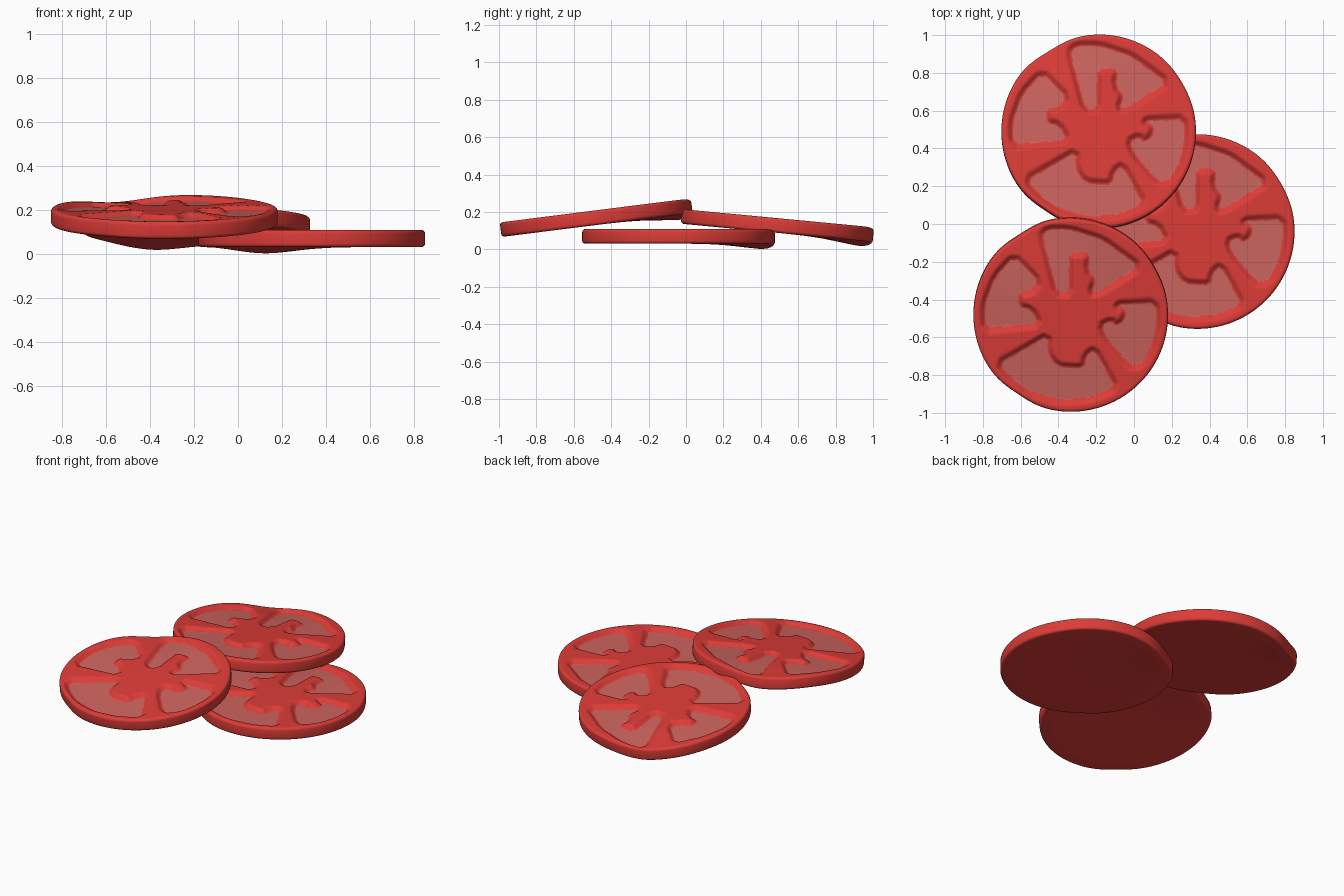
import bpy, bmesh, math
from mathutils import Vector

if "Cube" in bpy.data.objects:
    bpy.data.objects.remove(bpy.data.objects["Cube"])

R, HALF, BEVEL = 0.515, 0.039, 0.016   # slice radius, half thickness, edge rounding
DEPTH, SLOPE = 0.022, 0.034            # seed pocket depth and wall width
SEGS, RINGS = 240, 76

# Outlines of the four seed pockets, local to the slice centre
POCKETS = [
    [(-.15, .42), (-.12, .455), (.0, .455), (.17, .40), (.36, .26), (.15, .125), (.11, .12),
     (.135, .19), (.09, .24), (.105, .335), (-.01, .335), (-.01, .12), (-.07, .12)],
    [(-.30, .31), (-.17, .18), (-.215, .125), (-.275, .125), (-.28, .045), (-.21, .03),
     (-.17, -.045), (-.45, -.07), (-.455, .05), (-.40, .20)],
    [(-.38, -.26), (-.12, -.11), (-.125, -.20), (-.075, -.275), (.07, -.285), (.085, -.215),
     (.125, -.185), (.235, -.385), (.11, -.44), (-.05, -.455), (-.21, -.41), (-.32, -.33)],
    [(.24, .055), (.45, .065), (.455, -.05), (.42, -.19), (.36, -.27), (.31, -.26), (.19, -.12),
     (.165, -.055), (.215, -.03), (.235, -.06), (.285, -.03), (.295, .03)],
]


def round_corners(pts):
    out = []
    for i, p in enumerate(pts):
        a, b = Vector(p), Vector(pts[(i + 1) % len(pts)])
        t = min(0.25, 0.025 / (b - a).length)
        out += [a.lerp(b, t), b.lerp(a, t)]
    return out


OUTLINES = [round_corners(p) for p in POCKETS]


def signed_distance(x, y):
    """Negative inside a pocket, positive outside."""
    best = 1.0
    for pts in OUTLINES:
        inside, near = False, 1.0
        x0, y0 = pts[-1]
        for x1, y1 in pts:
            dx, dy = x1 - x0, y1 - y0
            t = max(0, min(1, ((x - x0) * dx + (y - y0) * dy) / (dx * dx + dy * dy + 1e-12)))
            near = min(near, (x - x0 - t * dx) ** 2 + (y - y0 - t * dy) ** 2)
            if (y0 > y) != (y1 > y) and x < x0 + (y - y0) * dx / dy:
                inside = not inside
            x0, y0 = x1, y1
        near = math.sqrt(near)
        best = min(best, -near if inside else near)
    return best


def radius(a):
    r = R
    for deg, amount in ((122, .012), (236, .010), (30, .004)):
        d = (math.degrees(a) - deg + 180) % 360 - 180
        r -= amount * math.exp(-(d / 13) ** 2)
    return r


def droop(x, y):
    return -0.03 * math.exp(-((x + .235) ** 2 + (y - .49) ** 2) / .045)


def material(name, color):
    m = bpy.data.materials.new(name)
    m.diffuse_color = color
    m.use_nodes = True
    m.node_tree.nodes["Principled BSDF"].inputs["Base Color"].default_value = m.diffuse_color
    return m


def slice_mesh():
    # Profile rings: (inset fraction or edge offset, height, is top surface)
    profile = [(i / RINGS * (R - BEVEL) - R, HALF, True) for i in range(1, RINGS + 1)]
    for s in (1, -1):
        arc = [(BEVEL * (math.sin(k * math.pi / 8) - 1),
                s * (HALF - BEVEL + BEVEL * math.cos(k * math.pi / 8)), False) for k in range(1, 5)]
        profile += arc if s > 0 else arc[::-1]
    profile += [(-BEVEL - d, -HALF, False) for d in (0, .08, .16, .24, .32, .40)]

    bm = bmesh.new()

    def ring(offset, z, top):
        verts = []
        for i in range(SEGS):
            a = 2 * math.pi * i / SEGS
            r = (R + offset) / R * radius(a)
            x, y = r * math.cos(a), r * math.sin(a)
            h = z
            if top:
                t = max(0, min(1, 1 - signed_distance(x, y) / SLOPE))
                h -= DEPTH * t * t * (3 - 2 * t)
            verts.append(bm.verts.new((x, y, h + droop(x, y))))
        return verts

    rings = [ring(*p) for p in profile]
    for ra, rb in zip(rings, rings[1:]):
        for i in range(SEGS):
            j = (i + 1) % SEGS
            f = bm.faces.new((ra[i], rb[i], rb[j], ra[j]))
            c = f.calc_center_median()
            if ra[i].co.z > 0 - .03 and f.calc_area() > 0 and c.xy.length < R - .04 and ra in rings[:RINGS]:
                f.material_index = int(signed_distance(c.x, c.y) < 0)
    # Close the middle of top and bottom
    bm.faces.new(rings[0])
    bm.faces.new(rings[-1][::-1])
    bmesh.ops.recalc_face_normals(bm, faces=bm.faces)
    for f in bm.faces:
        f.smooth = True
    me = bpy.data.meshes.new("tomato_slice")
    bm.to_mesh(me)
    bm.free()
    me.materials.append(material("tomato_flesh", (.72, .045, .038, 1)))
    me.materials.append(material("tomato_pocket", (.60, .125, .11, 1)))
    return me


# Three overlapping copies of one slice
mesh = slice_mesh()
for name, loc, tilt in (
    ("right_slice", (.335, -.04, .07), 0),
    ("back_slice", (-.187, .489, .128), -5.4),
    ("front_slice", (-.335, -.480, .170), 7.2),
):
    ob = bpy.data.objects.new(name, mesh)
    ob.location = loc
    ob.rotation_euler.x = math.radians(tilt)
    bpy.context.collection.objects.link(ob)
